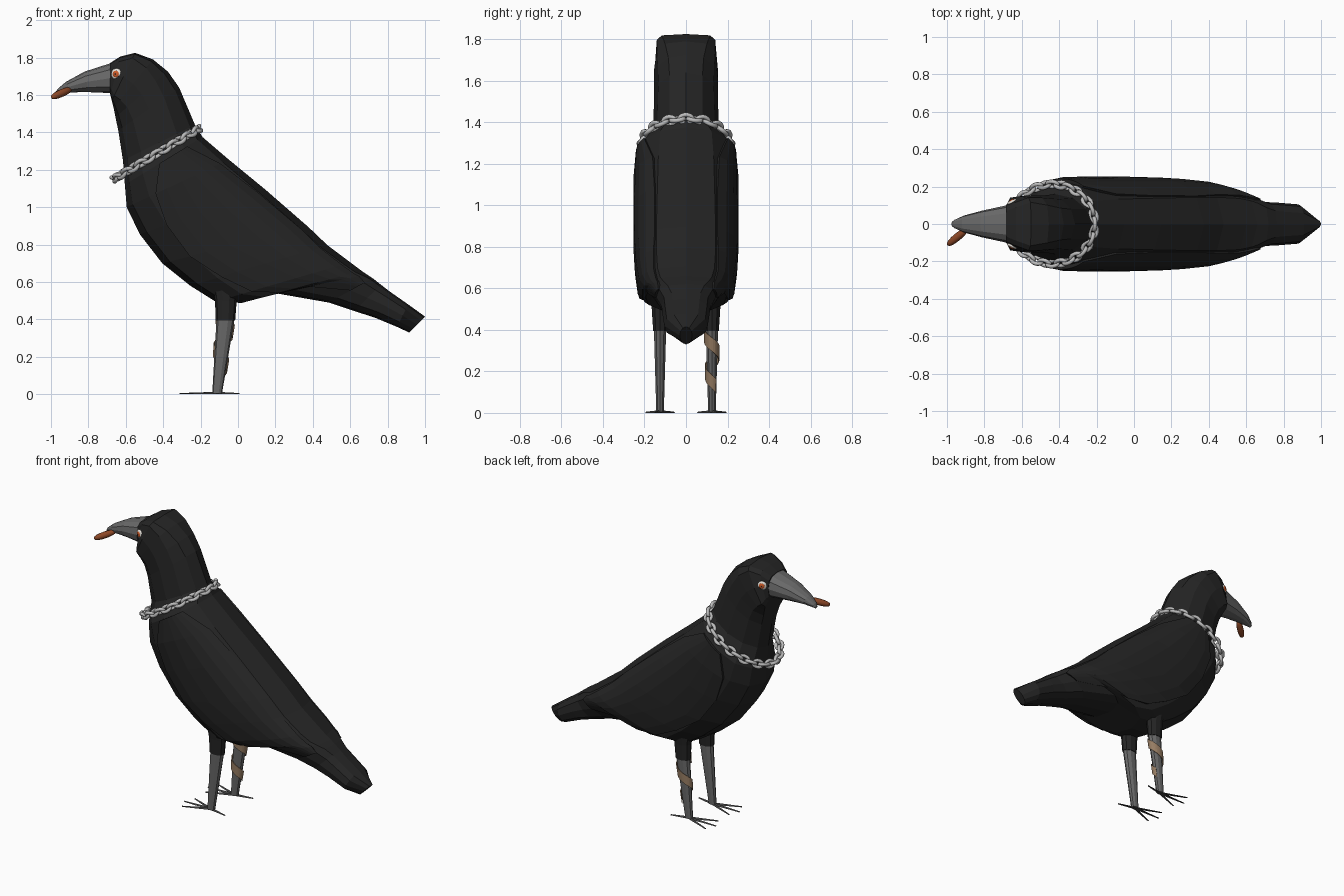
import bpy, math
from mathutils import Vector, Matrix

if "Cube" in bpy.data.objects:
    bpy.data.objects.remove(bpy.data.objects["Cube"])


def material(name, r, g, b):
    m = bpy.data.materials.new(name)
    m.diffuse_color = (r, g, b, 1)
    m.use_nodes = True
    m.node_tree.nodes["Principled BSDF"].inputs["Base Color"].default_value = m.diffuse_color
    return m


BLACK = material("feather black", .018, .018, .018)
GREY = material("beak grey", .14, .14, .14)
DARK = material("toe dark grey", .05, .05, .05)
STEEL = material("chain steel", .5, .5, .5)
TAN = material("bandage tan", .31, .205, .125)
RUST = material("worm rust", .27, .065, .02)
WHITE = material("eye white", .8, .76, .7)
ORANGE = material("eye orange", .6, .1, .02)


def make(name, verts, faces, mat, smooth=False):
    me = bpy.data.meshes.new(name)
    me.from_pydata([tuple(v) for v in verts], [], faces)
    me.materials.append(mat)
    me.polygons.foreach_set("use_smooth", [smooth] * len(me.polygons))
    ob = bpy.data.objects.new(name, me)
    bpy.context.collection.objects.link(ob)
    return ob


def arc(sec, angles, yo=0, grow=1):
    """Rounded-box section; angle 0 is the back point, 180 the belly point."""
    xd, zd, xv, zv, w, e = sec
    pts = []
    for a in angles:
        c, s = math.cos(math.radians(a)), math.sin(math.radians(a))
        c = math.copysign(abs(c) ** e, c)
        s = math.copysign(abs(s) ** e, s) if abs(s) > 1e-6 else 0
        f = (1 + c) / 2
        pts.append(Vector((xv + (xd - xv) * f, yo + w * s * grow, zv + (zd - zv) * f)))
    return pts


def loft(name, secs, mat, n=12, yo=0, smooth=False):
    verts, faces = [], []
    for s in secs:
        verts += arc(s, [360 * i / n for i in range(n)], yo)
    for k in range(len(secs) - 1):
        for i in range(n):
            j = (i + 1) % n
            faces.append((k * n + i, k * n + j, k * n + n + j, k * n + n + i))
    faces += [tuple(reversed(range(n))), tuple(range(len(verts) - n, len(verts)))]
    return make(name, verts, faces, mat, smooth)


# Head, neck, body and tail: back x z, belly x z, half width, squareness
body = [
    (-.685, 1.77, -.685, 1.61, .10, .6),
    (-.63, 1.805, -.682, 1.60, .122, .45),
    (-.55, 1.825, -.675, 1.57, .148, .35),
    (-.455, 1.79, -.665, 1.53, .153, .6),
    (-.375, 1.725, -.655, 1.48, .153, .85),
    (-.315, 1.64, -.64, 1.41, .153, .95),
    (-.23, 1.44, -.615, 1.25, .16, 1),
    (-.19, 1.375, -.605, 1.12, .23, .9),
    (-.05, 1.255, -.595, 1.0, .24, .85),
    (.145, 1.095, -.525, .855, .24, .8),
    (.375, .895, -.405, .70, .24, .75),
    (.48, .795, -.255, .58, .235, .72),
    (.60, .705, -.12, .495, .222, .7),
    (.66, .66, .02, .488, .20, .7),
    (.69, .64, .20, .54, .178, .7),
    (.72, .62, .485, .49, .142, .7),
    (.765, .585, .62, .445, .118, .75),
    (.81, .55, .73, .41, .114, .8),
    (.91, .48, .85, .36, .105, .85),
    (1.0, .415, .915, .33, .03, 1),
]
loft("body", body, BLACK)

# Folded wings: raised shells following the body side
spans = [(55, 95), (36, 112), (32, 120), (30, 122), (32, 116), (34, 110),
         (36, 104), (40, 100), (58, 90)]
for side, label in ((1, "left_wing"), (-1, "right_wing")):
    verts, faces, m = [], [], 7
    for sec, (a, b) in zip(body[7:16], spans):
        row = arc(sec, [a + (b - a) * i / (m - 1) for i in range(m)], 0, 1.055)
        verts += [Vector((p.x, p.y * side, p.z)) for p in row]
    for k in range(len(spans) - 1):
        for i in range(m - 1):
            q = (k * m + i, k * m + i + 1, k * m + m + i + 1, k * m + m + i)
            faces.append(q if side > 0 else q[::-1])
    wing = make(label, verts, faces, BLACK)
    mod = wing.modifiers.new("thickness", 'SOLIDIFY')
    mod.thickness, mod.offset = .025, 1     # grows inward, into the body

# Beak
loft("beak", [
    (-.68, 1.77, -.68, 1.61, .10, .8),
    (-.82, 1.725, -.80, 1.615, .072, .85),
    (-.92, 1.67, -.90, 1.614, .045, .9),
    (-.965, 1.632, -.955, 1.605, .022, .9),
    (-.975, 1.615, -.97, 1.60, .012, .9)], GREY)


def ellipsoid(name, centre, axis, long_r, short_r, mat, e=1, n=12, rows=8):
    """Spheroid along an axis; e below 1 makes it blunter, like a capsule."""
    rot = Vector(axis).to_track_quat('Z', 'Y')
    verts, faces = [], []
    for k in range(rows + 1):
        t = math.pi * (.02 + .96 * k / rows)
        r = short_r * math.sin(t) ** e
        for i in range(n):
            a = math.tau * i / n
            p = Vector((r * math.cos(a), r * math.sin(a), -long_r * math.cos(t)))
            verts.append(rot @ p + Vector(centre))
    for k in range(rows):
        for i in range(n):
            j = (i + 1) % n
            faces.append((k * n + i, k * n + j, k * n + n + j, k * n + n + i))
    faces += [tuple(reversed(range(n))), tuple(range(rows * n, rows * n + n))]
    return make(name, verts, faces, mat, True)


# Worm held in the beak tip
ellipsoid("worm", (-.945, -.07, 1.609), (-.055, -.045, -.024), .071, .021, RUST, .7)

# Eyes: white rim, orange iris, dark pupil, lying on the tapered cheek
for s, label in ((-1, "right"), (1, "left")):
    out = Vector((-.42, s, 0)).normalized()
    c = Vector((-.65, s * .118, 1.712))
    ellipsoid(label + "_eye_white", c, out, .011, .031, WHITE)
    ellipsoid(label + "_eye_iris", c + out * .007, out, .007, .019, ORANGE)
    ellipsoid(label + "_eye_pupil", c + out * .011, out, .004, .006, BLACK)


# Legs: x centre and radius vary with height
def leg_at(z):
    t = z / .4
    return -.112 + .045 * t, .026 + .022 * t, .019 + .012 * t


for s, label in ((-1, "right"), (1, "left")):
    y = s * .125
    loft(label + "_thigh", [(x + r, z, x - r, z, w, 1) for z, x, r, w in
         ((.60, -.065, .075, .055), (.5, -.065, .058, .042), (.395, -.067, .052, .035))],
         BLACK, 10, y)
    rows = []
    for z in (.42, .2, .004):
        x, r, w = leg_at(z)
        rows.append((x + r, z, x - r, z, w, 1))
    loft(label + "_shin", rows, GREY, 10, y)
    # Toes: thin tapered spikes, three forward and one back
    for k, (dx, dy) in enumerate(((-.20, 0), (-.17, -.068), (-.17, .068), (.12, .025 * s))):
        side = Vector((-dy, dx, 0)).normalized()
        a, b = Vector((-.112, y, 0)), Vector((-.112 + dx, y + dy, 0))
        up = Vector((0, 0, 1))
        verts = [a + side * .009, a - side * .009, a + up * .013,
                 b + side * .004, b - side * .004, b + up * .006]
        make(f"{label}_toe_{k + 1}", verts,
             [(0, 1, 2), (5, 4, 3), (0, 3, 4, 1), (1, 4, 5, 2), (2, 5, 3, 0)], DARK)

# Bandage spiralling around the left leg
verts, faces, steps = [], [], 40
for k in range(steps + 1):
    zc = .41 - .28 * k / steps
    a = math.tau * (.33 - zc) / .18
    for dz in (.033, -.033):
        x, r, w = leg_at(zc + dz)
        verts.append((x + (r + .006) * math.cos(a), .125 + (w + .007) * math.sin(a), zc + dz))
    if k:
        faces.append((2 * k - 2, 2 * k - 1, 2 * k + 1, 2 * k))
band = make("bandage", verts, faces, TAN)
mod = band.modifiers.new("thickness", 'SOLIDIFY')
mod.thickness, mod.offset = .004, 0


# Neck chain: stretched ring links, alternately turned
def chain_point(a):
    x = -.435 + .222 * math.cos(a)
    return Vector((x, .212 * math.sin(a), 1.285 + (x + .435) * .59))


links, n, m = 32, 14, 8
for k in range(links):
    a = math.tau * k / links
    p = chain_point(a)
    tan = (chain_point(a + .01) - chain_point(a - .01)).normalized()
    nor = Vector((-.51, 0, .86))
    bi = tan.cross(nor).normalized()
    frame = Matrix((tan, bi, tan.cross(bi))).transposed()
    turn = Matrix.Rotation(math.radians(45 if k % 2 else -45), 3, 'X')
    verts, faces = [], []
    for i in range(n):
        u = math.tau * i / n
        for j in range(m):
            v = math.tau * j / m
            t = .011 * math.cos(v)
            q = Vector(((.032 + t) * math.cos(u), (.021 + t) * math.sin(u), .011 * math.sin(v)))
            verts.append(p + frame @ (turn @ q))
            i2, j2 = (i + 1) % n, (j + 1) % m
            faces.append((i * m + j, i2 * m + j, i2 * m + j2, i * m + j2))
    make(f"chain_link_{k + 1}", verts, faces, STEEL, True)
